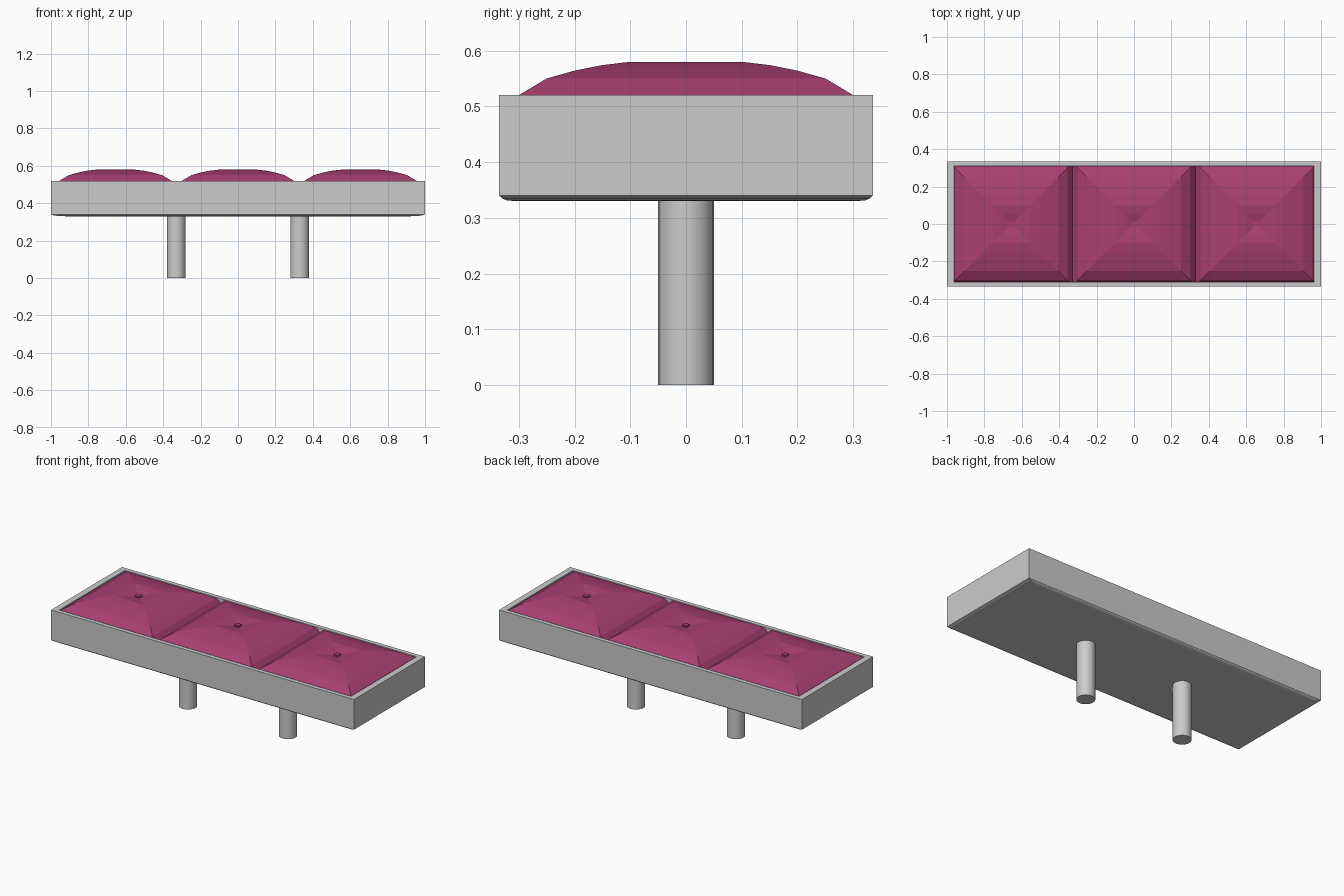
import bpy, bmesh

if "Cube" in bpy.data.objects:
    bpy.data.objects.remove(bpy.data.objects["Cube"])


def make_object(name, bm, material=None):
    bmesh.ops.recalc_face_normals(bm, faces=bm.faces)
    mesh = bpy.data.meshes.new(name)
    bm.to_mesh(mesh)
    bm.free()
    obj = bpy.data.objects.new(name, mesh)
    bpy.context.collection.objects.link(obj)
    if material:
        mesh.materials.append(material)
    return obj


def stacked_rings(name, rings, material=None, location=(0, 0, 0)):
    """Skin rectangular rings (half_x, half_y, z) and cap both ends."""
    bm = bmesh.new()
    loops = [[bm.verts.new((sx * hx, sy * hy, z))
              for sx, sy in ((-1, -1), (1, -1), (1, 1), (-1, 1))]
             for hx, hy, z in rings]
    for a, b in zip(loops, loops[1:]):
        for i in range(4):
            j = (i + 1) % 4
            bm.faces.new((a[i], a[j], b[j], b[i]))
    bm.faces.new(loops[0][::-1])
    bm.faces.new(loops[-1])
    obj = make_object(name, bm, material)
    obj.location = location
    return obj


plum = bpy.data.materials.new("plum fabric")
plum.diffuse_color = (0.40, 0.05, 0.17, 1)
plum.use_nodes = True
plum.node_tree.nodes["Principled BSDF"].inputs["Base Color"].default_value = plum.diffuse_color

# Tray: softly domed underside, straight walls, thin rim and recess
HX, HY = 1.0, 0.335
dome = [(0.91, 0.33), (0.96, 0.3315), (0.985, 0.335), (1.0, 0.34)]
tray_rings = [(HX * s, HY * s, z) for s, z in dome]
tray_rings += [(HX, HY, 0.52), (0.963, 0.31, 0.52), (0.963, 0.31, 0.45)]
stacked_rings("tray", tray_rings)

# Cushions: domed squares with a tufted dip; edges tuck under the rim
profile = [(0.3275, 0.46), (0.3275, 0.485), (0.30, 0.52), (0.25, 0.55),
           (0.20, 0.564), (0.15, 0.574), (0.10, 0.58), (0.05, 0.573),
           (0.012, 0.563)]
for i, side in enumerate(("left", "middle", "right")):
    x = (i - 1) * 0.655
    stacked_rings(side + "_cushion", [(r, r, z) for r, z in profile],
                  plum, (x, 0, 0))
    # Small square button in the dip
    stacked_rings(side + "_button",
                  [(0.015, 0.015, 0.558), (0.015, 0.015, 0.572)],
                  plum, (x, 0, 0))

# Round legs
for side, x in (("left", -0.33), ("right", 0.33)):
    bpy.ops.mesh.primitive_cylinder_add(vertices=24, radius=0.05, depth=0.34,
                                        location=(x, 0, 0.17))
    bpy.context.object.name = side + "_leg"
    bpy.ops.object.shade_smooth_by_angle()
